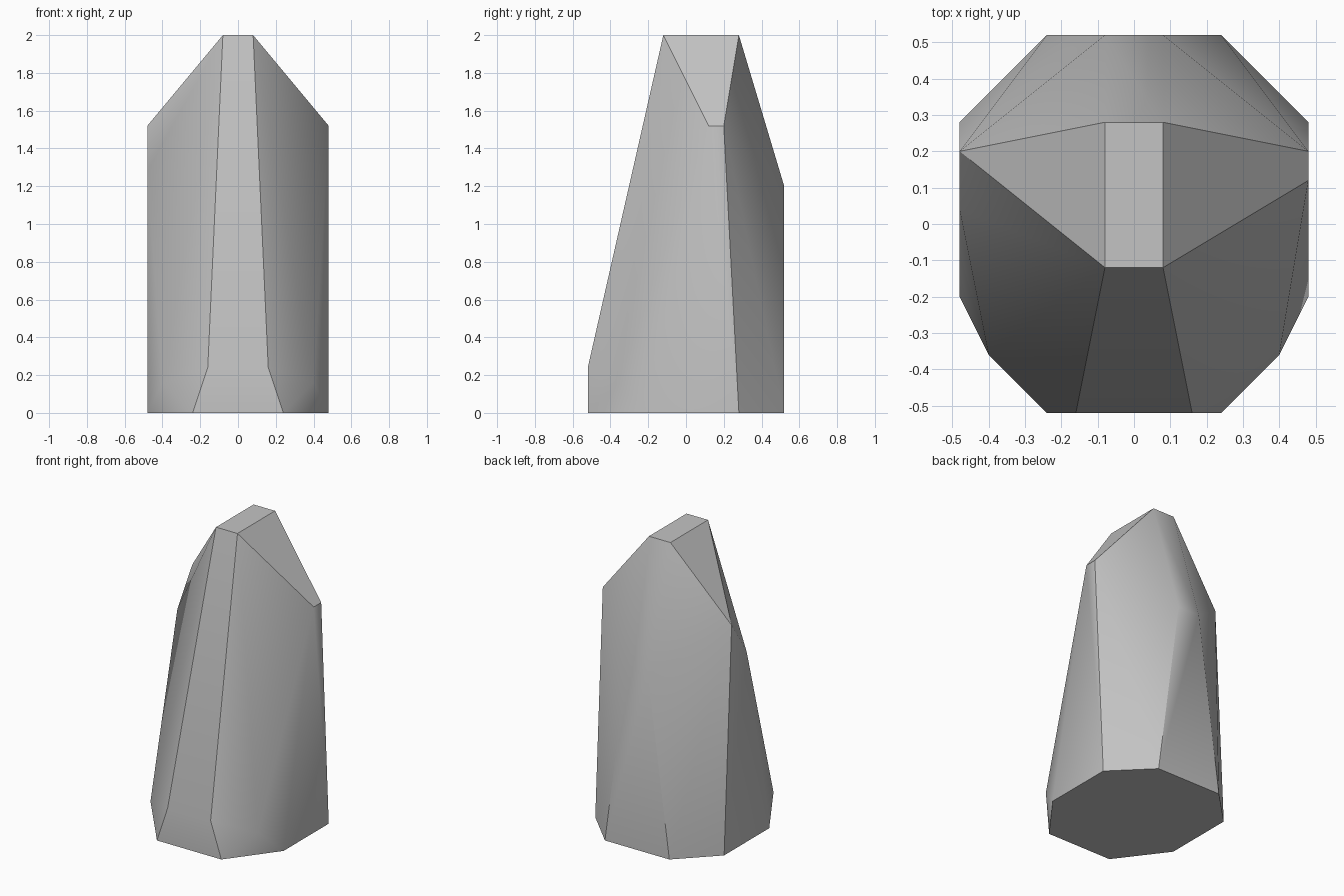
import bpy
import bmesh
import math

cube = bpy.data.objects.get("Cube")
if cube:
    bpy.data.objects.remove(cube, do_unlink=True)

# Stone material
stone = bpy.data.materials.new("stone_grey")
stone.use_nodes = True
colour = (0.55, 0.55, 0.55, 1)
stone.diffuse_color = colour
stone.node_tree.nodes["Principled BSDF"].inputs["Base Color"].default_value = colour

# Corners shared by both sides of the boulder
mirrored = [
    (0.24, -0.52, 0), (0.48, -0.20, 0), (0.48, 0.28, 0), (0.24, 0.52, 0),  # foot
    (0.16, -0.52, 0.24), (0.40, -0.36, 0.16),                              # low front chamfer
    (0.08, 0.52, 1.20),                                                    # back ridge
    (0.48, 0.20, 1.52),                                                    # shoulder
    (0.08, -0.12, 2), (0.08, 0.28, 2),                                     # flat tip
]
# Chips that differ between the left and right shoulder
chips = [(0.48, 0.12, 1.52), (-0.48, 0.04, 1.28)]

# Wrap the corners in a faceted convex shell
bm = bmesh.new()
for x, y, z in mirrored:
    for side in (1, -1):
        bm.verts.new((x * side, y, z))
for corner in chips:
    bm.verts.new(corner)
bmesh.ops.convex_hull(bm, input=bm.verts[:])
bmesh.ops.dissolve_limit(bm, angle_limit=math.radians(0.5),
                         verts=bm.verts[:], edges=bm.edges[:])
bmesh.ops.recalc_face_normals(bm, faces=bm.faces[:])

mesh = bpy.data.meshes.new("tall_boulder")
bm.to_mesh(mesh)
bm.free()
mesh.materials.append(stone)
boulder = bpy.data.objects.new("tall_boulder", mesh)
bpy.context.collection.objects.link(boulder)

# Soft shading across shallow edges, crisp across steep ones
bpy.ops.object.select_all(action='DESELECT')
boulder.select_set(True)
bpy.context.view_layer.objects.active = boulder
bpy.ops.object.shade_smooth_by_angle(angle=math.radians(30))
